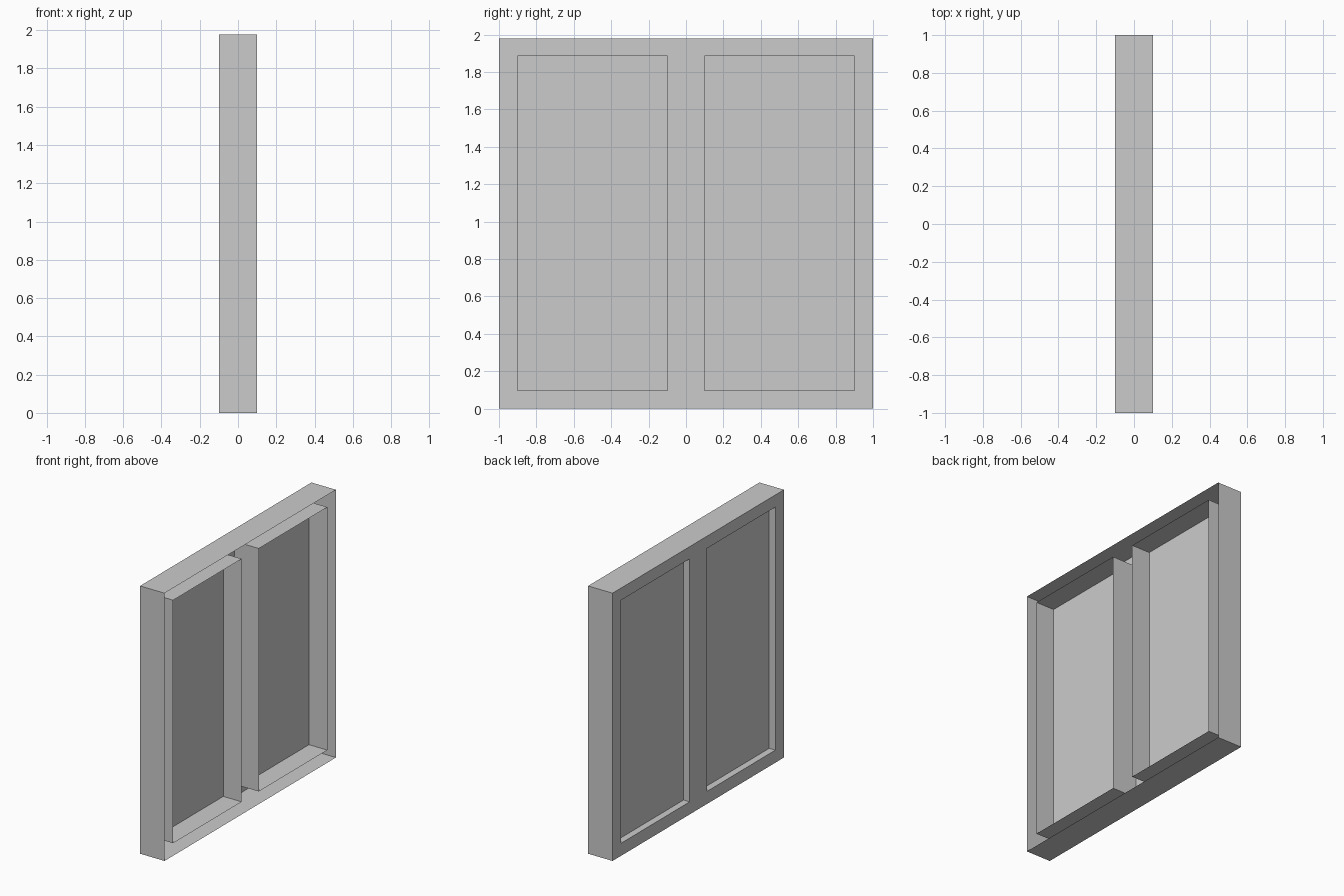
import bpy, bmesh
from mathutils import Vector

if "Cube" in bpy.data.objects:
    bpy.data.objects.remove(bpy.data.objects["Cube"])

HEIGHT = 1.978
BACK, FRONT, PANE_X = -0.1, 0.1, -0.05
Y_LINES = [-1.0, -0.9, -0.1, 0.1, 0.9, 1.0]
Z_LINES = [0.0, 0.093, 1.888, HEIGHT]


def finish(bm, name):
    mesh = bpy.data.meshes.new(name)
    bm.to_mesh(mesh)
    bm.free()
    obj = bpy.data.objects.new(name, mesh)
    bpy.context.collection.objects.link(obj)
    return obj


def add_rect(bm, x, y0, y1, z0, z1):
    # Rectangle facing -x
    corners = [(y0, z0), (y0, z1), (y1, z1), (y1, z0)]
    return bm.faces.new([bm.verts.new((x, y, z)) for y, z in corners])


# Window frame: a plate with two openings, open on the +x side
bm = bmesh.new()
for i in range(5):
    for j in range(3):
        if j == 1 and i in (1, 3):
            continue
        add_rect(bm, BACK, Y_LINES[i], Y_LINES[i + 1], Z_LINES[j], Z_LINES[j + 1])
bmesh.ops.remove_doubles(bm, verts=bm.verts, dist=1e-5)

# Outer walls and opening linings, all pulled from the plate's border edges
border = [e for e in bm.edges if e.is_boundary]
walls = bmesh.ops.extrude_edge_only(bm, edges=border)
moved = [v for v in walls["geom"] if isinstance(v, bmesh.types.BMVert)]
bmesh.ops.translate(bm, verts=moved, vec=Vector((FRONT - BACK, 0, 0)))
bmesh.ops.dissolve_limit(bm, angle_limit=0.01, verts=bm.verts, edges=bm.edges)
bmesh.ops.recalc_face_normals(bm, faces=bm.faces)
finish(bm, "window_frame")

# Panes set inside the two openings
for name, i in (("left_pane", 1), ("right_pane", 3)):
    bm = bmesh.new()
    add_rect(bm, PANE_X, Y_LINES[i], Y_LINES[i + 1], Z_LINES[1], Z_LINES[2])
    finish(bm, name)
